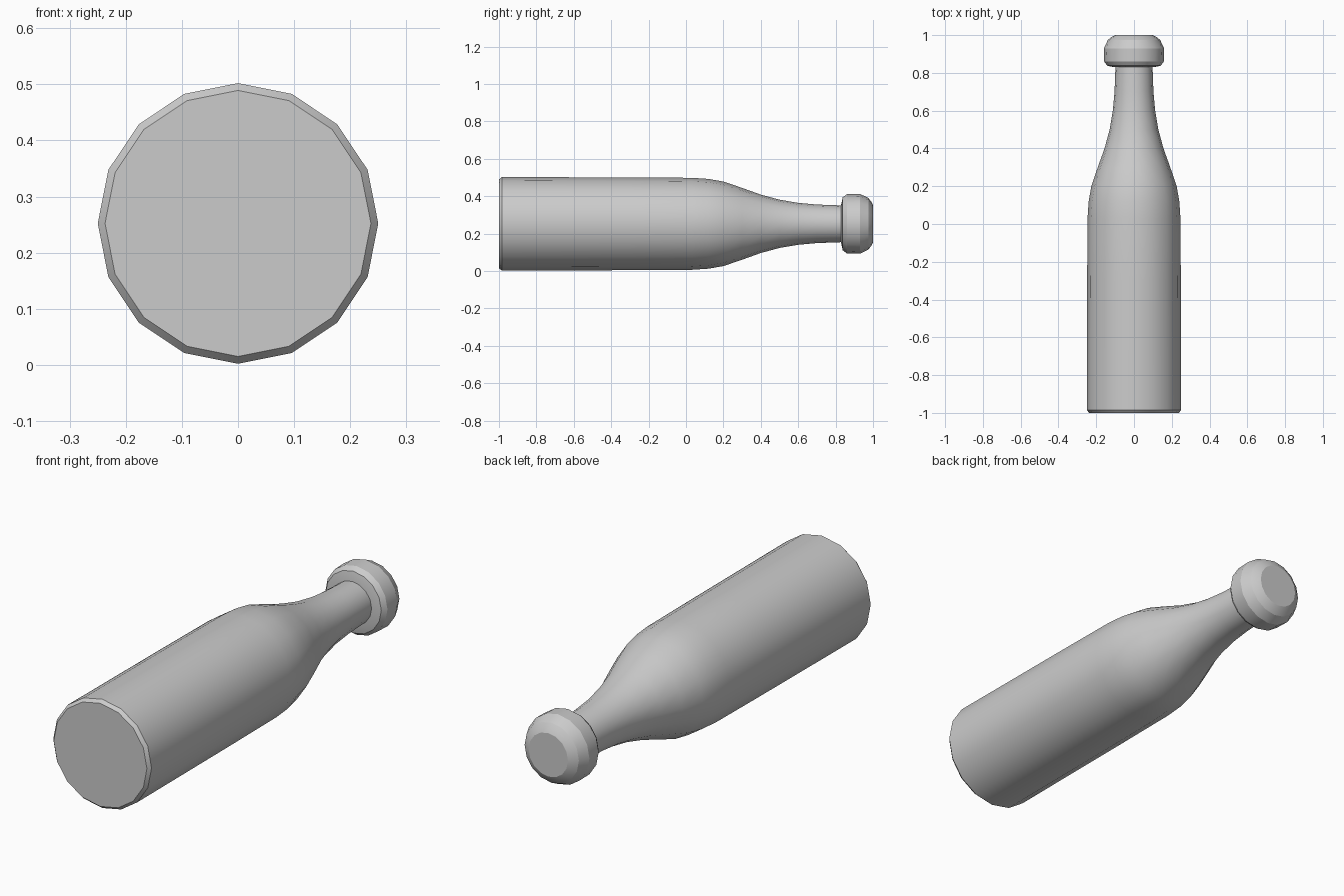
import bpy
import bmesh
import math

SIDES = 16
AXIS_Z = 0.252

cube = bpy.data.objects.get("Cube")
if cube:
    bpy.data.objects.remove(cube, do_unlink=True)

grey = bpy.data.materials.new("plain grey")
grey.use_nodes = True
colour = (0.6, 0.6, 0.6, 1)
grey.diffuse_color = colour
grey.node_tree.nodes["Principled BSDF"].inputs["Base Color"].default_value = colour


def lathe(name, profile, angle):
    """Turn (y, radius) points around the lengthwise axis and close both ends."""
    bm = bmesh.new()
    rings = []
    for y, r in profile:
        ring = []
        for i in range(SIDES):
            a = math.tau * i / SIDES
            ring.append(bm.verts.new((r * math.cos(a), y, AXIS_Z + r * math.sin(a))))
        rings.append(ring)
    for a, b in zip(rings, rings[1:]):
        for i in range(SIDES):
            j = (i + 1) % SIDES
            bm.faces.new((a[i], a[j], b[j], b[i]))
    bm.faces.new(rings[0])
    bm.faces.new(rings[-1])
    bmesh.ops.recalc_face_normals(bm, faces=bm.faces)
    mesh = bpy.data.meshes.new(name)
    bm.to_mesh(mesh)
    bm.free()
    mesh.materials.append(grey)
    obj = bpy.data.objects.new(name, mesh)
    bpy.context.collection.objects.link(obj)
    bpy.ops.object.select_all(action="DESELECT")
    obj.select_set(True)
    bpy.context.view_layer.objects.active = obj
    bpy.ops.object.shade_smooth_by_angle(angle=math.radians(angle))
    return obj


# Bottle body: bevelled base, straight wall, sloping shoulder, slim neck
lathe("bottle_body", [
    (-1.0, 0.237), (-0.985, 0.25), (-0.3, 0.248), (0.03, 0.246), (0.12, 0.24),
    (0.2, 0.226), (0.3, 0.192), (0.4, 0.156), (0.5, 0.129), (0.6, 0.112),
    (0.7, 0.103), (0.84, 0.098),
], 30)

# Rounded lip around the mouth
lathe("bottle_lip", [
    (0.83, 0.105), (0.838, 0.142), (0.86, 0.158), (0.93, 0.16),
    (0.975, 0.138), (0.99, 0.119), (1.0, 0.1),
], 25)
